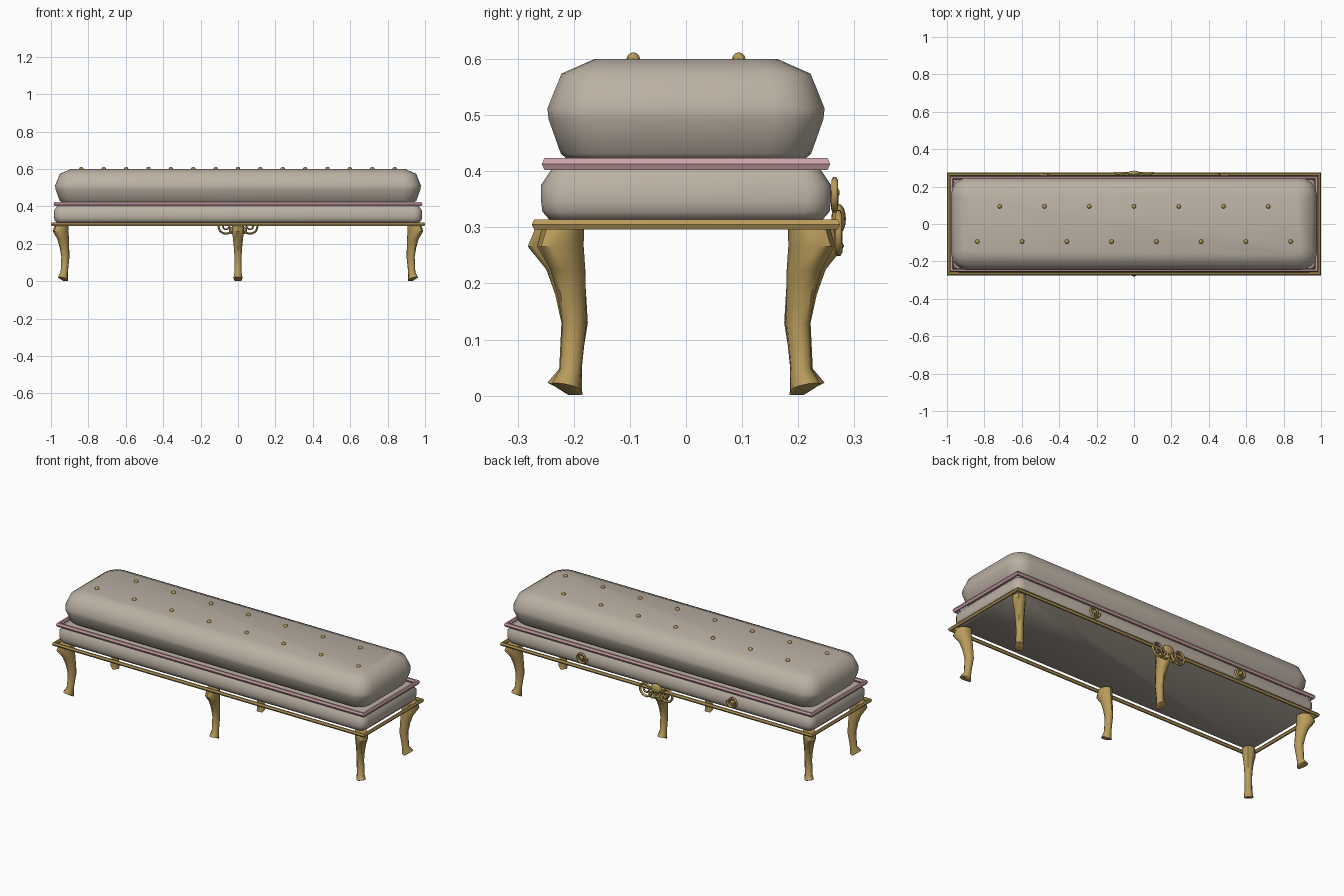
import bpy, bmesh, math
from mathutils import Vector, Matrix

if "Cube" in bpy.data.objects:
    bpy.data.objects.remove(bpy.data.objects["Cube"])


def material(name, rgb):
    m = bpy.data.materials.new(name)
    m.diffuse_color = (*rgb, 1)
    m.use_nodes = True
    m.node_tree.nodes["Principled BSDF"].inputs["Base Color"].default_value = m.diffuse_color
    return m


FABRIC = material("warm grey fabric", (0.50, 0.44, 0.37))
PINK = material("dusty pink piping", (0.60, 0.36, 0.39))
GOLD = material("antique gold", (0.48, 0.33, 0.105))


def finish(name, bm, mat, angle=40):
    bmesh.ops.recalc_face_normals(bm, faces=bm.faces)
    me = bpy.data.meshes.new(name)
    bm.to_mesh(me)
    bm.free()
    me.materials.append(mat)
    for p in me.polygons:
        p.use_smooth = True
    me.set_sharp_from_angle(angle=math.radians(angle))
    ob = bpy.data.objects.new(name, me)
    bpy.context.collection.objects.link(ob)
    return ob


def loft(bm, rings, closed=False):
    """Bridge rings of points; cap the ends unless the loft is closed."""
    vs = [[bm.verts.new(p) for p in r] for r in rings]
    n = len(vs[0])
    pairs = list(zip(vs, vs[1:])) + ([(vs[-1], vs[0])] if closed else [])
    for a, b in pairs:
        for i in range(n):
            j = (i + 1) % n
            bm.faces.new((a[i], a[j], b[j], b[i]))
    if not closed:
        bm.faces.new(vs[0][::-1])
        bm.faces.new(vs[-1])


def rounded_rect(hx, hy, r, z, seg=4):
    pts = []
    for k, (sx, sy) in enumerate(((1, 1), (-1, 1), (-1, -1), (1, -1))):
        for i in range(seg + 1):
            a = math.pi / 2 * (k + i / seg)
            pts.append((sx * (hx - r) + r * math.cos(a),
                        sy * (hy - r) + r * math.sin(a), z))
    return pts


def cushion(name, hx, hy, r, levels):
    bm = bmesh.new()
    loft(bm, [rounded_rect(hx - d, hy - d, max(r - d * 0.6, 0.02), z)
              for d, z in levels])
    return finish(name, bm, FABRIC, 50)


def rail(name, hx, hy, z, rw, rh, mat):
    """Mitred rectangular ring with a six-sided section."""
    bm = bmesh.new()
    rings = []
    for sx, sy in ((1, 1), (-1, 1), (-1, -1), (1, -1)):
        ring = []
        for i in range(6):
            a = math.pi / 3 * i
            d = rw * math.cos(a)
            ring.append((sx * (hx - rw + d), sy * (hy - rw + d),
                         z + rh * math.sin(a) / 0.866))
        rings.append(ring)
    loft(bm, rings, closed=True)
    return finish(name, bm, mat, 30)


def tube(bm, path, radii, n=6):
    """Tube along a path lying in an xz plane."""
    rings = []
    for i, p in enumerate(path):
        t = (path[min(i + 1, len(path) - 1)] - path[max(i - 1, 0)]).normalized()
        side = Vector((0, 1, 0))
        up = t.cross(side)
        rings.append([p + radii[i] * (side * math.cos(2 * math.pi * k / n)
                                      + up * math.sin(2 * math.pi * k / n))
                      for k in range(n)])
    loft(bm, rings)


def spiral(bm, cx, cy, cz, r0, r1, a0, turns, thick, mirror=1, steps=28):
    path, radii = [], []
    for i in range(steps + 1):
        t = i / steps
        a = a0 + turns * 2 * math.pi * t
        r = r0 + (r1 - r0) * t
        path.append(Vector((mirror * (cx + r * math.cos(a)), cy, cz + r * math.sin(a))))
        radii.append(thick * (1 - 0.3 * t))
    tube(bm, path, radii)


def ball(bm, loc, scale, u=10, v=6):
    m = Matrix.Translation(loc) @ Matrix.Diagonal((*scale, 1))
    bmesh.ops.create_uvsphere(bm, u_segments=u, v_segments=v, radius=1, matrix=m)


# Upholstery
cushion("top_cushion", 0.978, 0.247, 0.09,
        [(0.035, 0.422), (0.024, 0.431), (0.002, 0.493), (0, 0.512),
         (0.025, 0.574), (0.084, 0.600)])
cushion("lower_cushion", 0.984, 0.258, 0.045,
        [(0.016, 0.312), (0.002, 0.328), (0, 0.345), (0, 0.376), (0.018, 0.403)])

# Piping and metal frame
rail("pink_piping", 0.986, 0.257, 0.413, 0.010, 0.011, PINK)
rail("gold_frame", 1.0, 0.275, 0.305, 0.009, 0.009, GOLD)

# Curved legs: inner offset, inner z, outer offset, outer z, half width
LEG = [(-0.010, 0.003, 0.002, 0.001, 0.018),
       (-0.011, 0.008, 0.047, 0.023, 0.025),
       (-0.012, 0.048, 0.026, 0.048, 0.020),
       (-0.025, 0.130, 0.022, 0.130, 0.020),
       (-0.022, 0.180, 0.033, 0.180, 0.023),
       (-0.019, 0.225, 0.049, 0.225, 0.028),
       (-0.014, 0.268, 0.082, 0.266, 0.034),
       (-0.014, 0.300, 0.068, 0.300, 0.034)]


def leg(name, x, y, angle):
    bm = bmesh.new()
    rings = []
    for si, zi, so, zo, w in LEG:
        ring = []
        for k in range(10):
            a = 2 * math.pi * k / 10
            f = (1 + math.cos(a)) / 2
            ring.append((si + (so - si) * f, w * math.sin(a), zi + (zo - zi) * f))
        rings.append(ring)
    loft(bm, rings)
    bm.transform(Matrix.Translation((x, y, 0)) @ Matrix.Rotation(angle, 4, 'Z'))
    finish(name, bm, GOLD, 40)


for sy, row in ((-1, "front"), (1, "back")):
    for sx, col in ((-1, "left"), (0, "middle"), (1, "right")):
        leg(f"{row}_{col}_leg", sx * 0.924, sy * 0.2, math.atan2(sy, sx))

# Staggered tufting buttons
bm = bmesh.new()
for count, y in ((7, 0.094), (8, -0.094)):
    for i in range(count):
        ball(bm, ((i - (count - 1) / 2) * 0.2393, y, 0.600), (0.012, 0.012, 0.012), 8, 6)
finish("tufting_buttons", bm, GOLD)

# Scroll rosettes on the back
for s, side in ((-1, "left"), (1, "right")):
    bm = bmesh.new()
    spiral(bm, 0.482, 0.265, 0.362, 0.034, 0.008, math.pi, 1.7, 0.0065, s)
    ball(bm, (s * 0.482, 0.266, 0.362), (0.010, 0.008, 0.010))
    finish(f"back_rosette_{side}", bm, GOLD, 60)

# Central scroll ornament on the back
bm = bmesh.new()
for s in (-1, 1):
    spiral(bm, 0.068, 0.272, 0.296, 0.047, 0.012, math.pi, 1.5, 0.007, s)
    spiral(bm, 0.028, 0.272, 0.275, 0.028, 0.010, math.pi / 2, 1.1, 0.006, -s)
ball(bm, (0, 0.272, 0.315), (0.034, 0.013, 0.027), 12, 8)
finish("back_center_scroll", bm, GOLD, 60)
